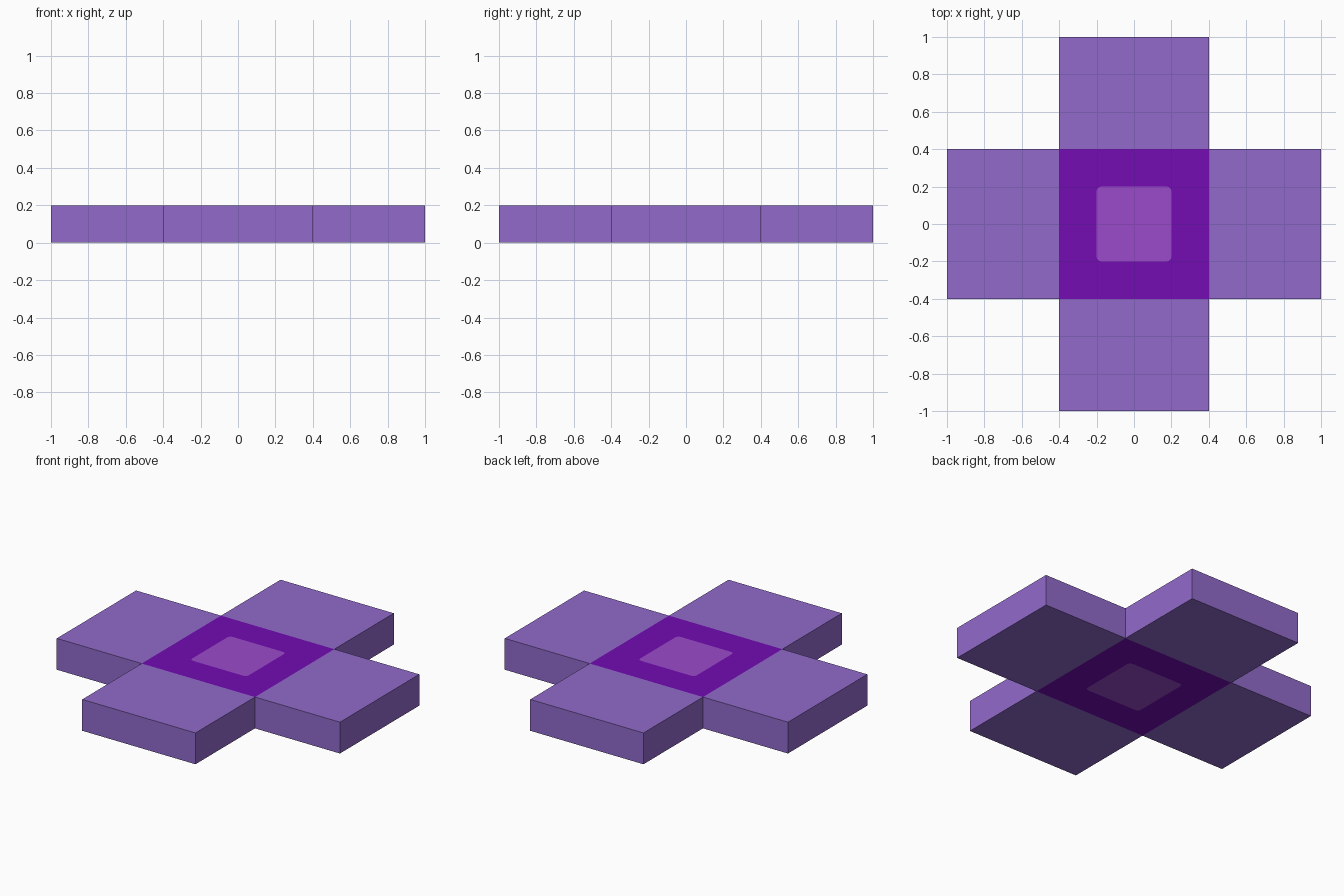
import bpy, bmesh, math
from mathutils import Matrix, Vector

if "Cube" in bpy.data.objects:
    bpy.data.objects.remove(bpy.data.objects["Cube"])

HEIGHT, REACH, HALF = 0.2, 1.0, 0.4     # slab thickness, arm reach, arm half width
INLAY, RADIUS = 0.2, 0.025              # inlay half width and corner radius


def material(name, rgb):
    lin = [((c / 255 + 0.055) / 1.055) ** 2.4 if c > 10 else c / 255 / 12.92 for c in rgb]
    m = bpy.data.materials.new(name)
    m.diffuse_color = (*lin, 1)
    m.use_nodes = True
    m.node_tree.nodes["Principled BSDF"].inputs["Base Color"].default_value = m.diffuse_color
    return m


lavender = material("lavender", (145, 106, 203))
violet = material("deep_violet", (115, 12, 178))
orchid = material("orchid", (155, 75, 203))


def make_object(name, bm, mats):
    bmesh.ops.remove_doubles(bm, verts=bm.verts, dist=1e-5)
    me = bpy.data.meshes.new(name)
    bm.to_mesh(me)
    bm.free()
    for m in mats:
        me.materials.append(m)
    ob = bpy.data.objects.new(name, me)
    bpy.context.collection.objects.link(ob)


def add_face(bm, pts, rot, mat=0):
    f = bm.faces.new([bm.verts.new(rot @ Vector(p)) for p in pts])
    f.material_index = mat


def add_top_and_bottom(bm, outline, rot, mat=0):
    add_face(bm, [(x, y, HEIGHT) for x, y in outline], rot, mat)
    add_face(bm, [(x, y, 0) for x, y in reversed(outline)], rot, mat)


quarter_turns = [Matrix.Rotation(math.radians(90 * i), 3, 'Z') for i in range(4)]

# Four arms, open where they meet the centre
bm = bmesh.new()
arm = [(HALF, -HALF), (REACH, -HALF), (REACH, HALF), (HALF, HALF)]
for rot in quarter_turns:
    add_top_and_bottom(bm, arm, rot)
    for (ax, ay), (bx, by) in zip(arm, arm[1:]):
        add_face(bm, [(ax, ay, 0), (bx, by, 0), (bx, by, HEIGHT), (ax, ay, HEIGHT)], rot)
make_object("cross_arms", bm, [lavender])

# Centre square with a rounded inlay, flush on top and bottom
c = INLAY - RADIUS
arc = [(c + RADIUS * math.cos(math.radians(a)), c + RADIUS * math.sin(math.radians(a)))
       for a in (45, 22.5, 0)]
side = arc + [(x, -y) for x, y in reversed(arc)]
bm = bmesh.new()
for rot in quarter_turns:
    add_top_and_bottom(bm, [(HALF, -HALF), (HALF, HALF)] + side, rot, 0)
    add_top_and_bottom(bm, [(0, 0)] + side[::-1], rot, 1)
make_object("centre_panel", bm, [violet, orchid])
